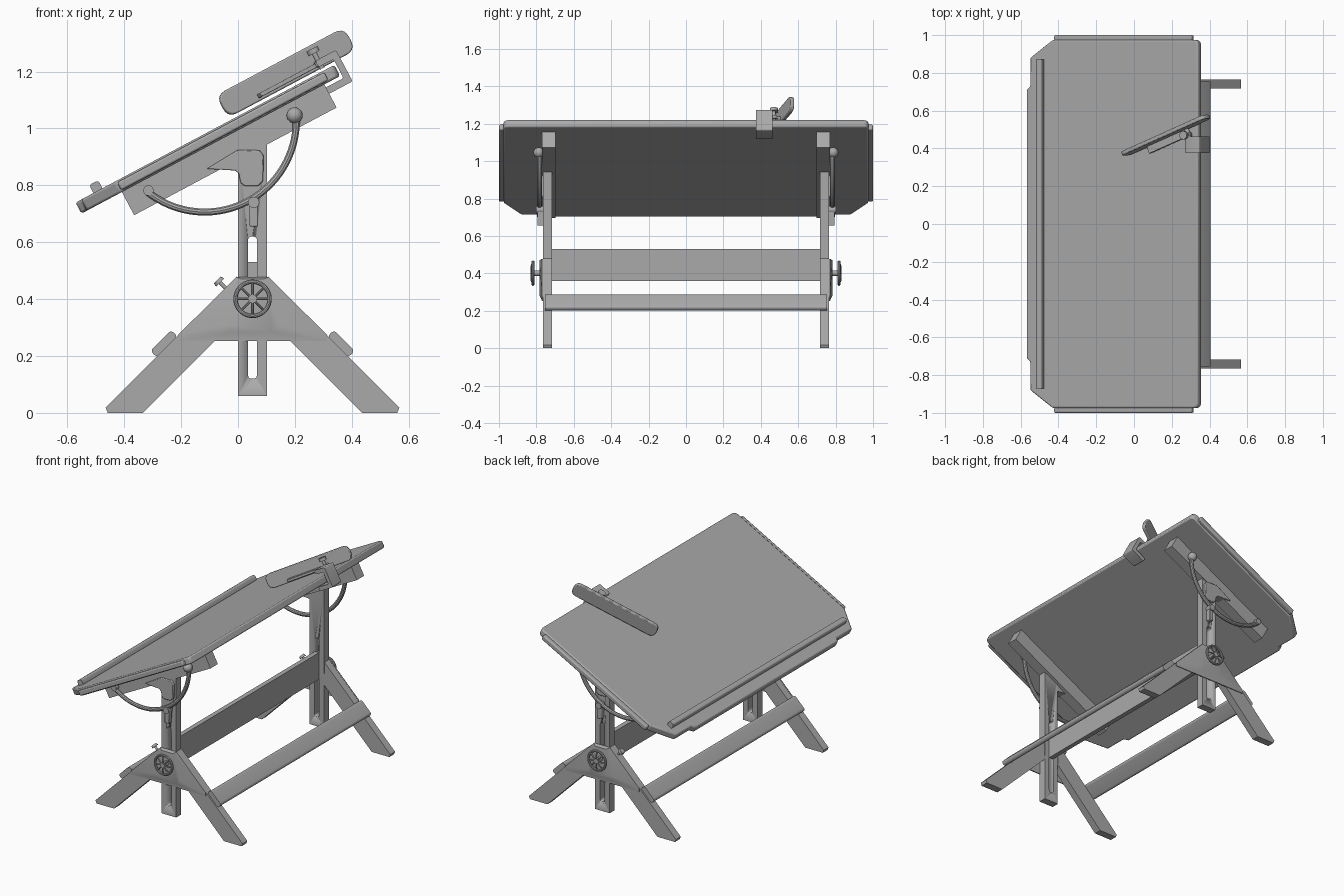
import bpy, bmesh, math
from mathutils import Vector, Matrix

if "Cube" in bpy.data.objects:
    bpy.data.objects.remove(bpy.data.objects["Cube"])

gray = bpy.data.materials.new("plain gray")
gray.use_nodes = True
gray.diffuse_color = (0.4, 0.4, 0.4, 1)
gray.node_tree.nodes["Principled BSDF"].inputs["Base Color"].default_value = gray.diffuse_color

TILT = math.radians(28)
C, S = math.cos(TILT), math.sin(TILT)
MID = 0.051                                  # centre line of the stands


def tilted(s, y, w):
    """Point in the frame of the drawing board: s up the slope, w away from it."""
    return Vector((C * s - S * w, y, S * s + C * w))


def finish(name, mesh, bevel=0, segments=2, both=False):
    ob = bpy.data.objects.new(name, mesh)
    bpy.context.collection.objects.link(ob)
    mesh.materials.clear()
    mesh.materials.append(gray)
    if bevel:
        m = ob.modifiers.new("soft_edges", 'BEVEL')
        m.width, m.segments, m.limit_method = bevel, segments, 'ANGLE'
    if both:
        m = ob.modifiers.new("other_side", 'MIRROR')
        m.use_axis = (False, True, False)
        m.use_mirror_merge = False
    bpy.ops.object.select_all(action='DESELECT')
    ob.select_set(True)
    bpy.context.view_layer.objects.active = ob
    bpy.ops.object.shade_smooth_by_angle(angle=math.radians(35))
    return ob


def loft(name, loops, **kw):
    """Skin through equal loops of points, capped at both ends."""
    bm = bmesh.new()
    rows = [[bm.verts.new(p) for p in loop] for loop in loops]
    n = len(rows[0])
    for a, b in zip(rows, rows[1:]):
        for i in range(n):
            bm.faces.new((a[i], a[(i + 1) % n], b[(i + 1) % n], b[i]))
    bm.faces.new(rows[0])
    bm.faces.new(rows[-1])
    bmesh.ops.recalc_face_normals(bm, faces=bm.faces[:])
    mesh = bpy.data.meshes.new(name)
    bm.to_mesh(mesh)
    bm.free()
    return finish(name, mesh, **kw)


def side_prism(name, pts, y0, y1, **kw):
    return loft(name, [[(x, y, z) for x, z in pts] for y in (y0, y1)], **kw)


def board_prism(name, pts, y0, y1, **kw):
    """Profile in the tilted s, w plane, extruded across y."""
    return loft(name, [[tilted(s, y, w) for s, w in pts] for y in (y0, y1)], **kw)


def box(x0, x1, z0, z1):
    return [(x0, z0), (x1, z0), (x1, z1), (x0, z1)]


def rounded(pts, r, steps=5):
    out = []
    for i, p in enumerate(pts):
        p, a, b = Vector(p), Vector(pts[i - 1]), Vector(pts[(i + 1) % len(pts)])
        p0, p1 = p + (a - p).normalized() * r, p + (b - p).normalized() * r
        for k in range(steps + 1):
            t = k / steps
            out.append(tuple(p0 * (1 - t) ** 2 + p * 2 * t * (1 - t) + p1 * t * t))
    return out


def rod(name, p, q, r, r2=None, sides=20, **kw):
    p, q = Vector(p), Vector(q)
    bm = bmesh.new()
    rot = (q - p).to_track_quat('Z', 'Y').to_matrix().to_4x4()
    bmesh.ops.create_cone(bm, cap_ends=True, segments=sides, radius1=r, radius2=r2 or r,
                          depth=(q - p).length, matrix=Matrix.Translation((p + q) / 2) @ rot)
    mesh = bpy.data.meshes.new(name)
    bm.to_mesh(mesh)
    bm.free()
    return finish(name, mesh, **kw)


def tube(name, pts, r, closed=False, **kw):
    cu = bpy.data.curves.new(name + "_path", 'CURVE')
    cu.dimensions, cu.bevel_depth, cu.bevel_resolution = '3D', r, 3
    cu.use_fill_caps = True
    sp = cu.splines.new('POLY')
    sp.points.add(len(pts) - 1)
    sp.use_cyclic_u = closed
    for v, p in zip(sp.points, pts):
        v.co = (*p, 1)
    tmp = bpy.data.objects.new(name + "_path", cu)
    bpy.context.collection.objects.link(tmp)
    dg = bpy.context.evaluated_depsgraph_get()
    mesh = bpy.data.meshes.new_from_object(tmp.evaluated_get(dg))
    bpy.data.objects.remove(tmp)
    return finish(name, mesh, **kw)


def ring(cx, cz, r, y, a0, a1, n):
    return [(cx + r * math.cos(math.radians(a0 + (a1 - a0) * i / n)), y,
             cz + r * math.sin(math.radians(a0 + (a1 - a0) * i / n))) for i in range(n + 1)]


# Drawing board with clipped front corners and a shallow front step
half = [(-0.157, 0.71), (-0.135, 0.73), (-0.135, 0.88), (0.0, 0.975), (0.85, 0.975),
        (0.866, 0.968), (0.873, 0.95)]
outline = half + [(s, -y) for s, y in reversed(half)]
loft("drawing_board", [[tilted(s, y, w) for s, y in outline] for w in (0.877, 0.921)], bevel=0.008)
for sign, side in ((1, "left"), (-1, "right")):
    board_prism(side + "_edge_strip", box(0.005, 0.83, 0.883, 0.915), sign * 0.97, sign * 1.0, bevel=0.007)
board_prism("pencil_rail", rounded(box(-0.086, -0.05, 0.915, 0.953), 0.012), -0.87, 0.87)

# Tilting beams under the board
board_prism("tilt_beam", box(0.004, 0.81, 0.785, 0.878), -0.77, -0.697, both=True)

# Slotted uprights
upright = side_prism("upright", box(0.0, 0.102, 0.06, 0.95), -0.765, -0.717)
slot = side_prism("slot_cutter", rounded(box(0.035, 0.067, 0.12, 0.62), 0.0155), -0.8, -0.68)
cut = upright.modifiers.new("slot", 'BOOLEAN')
cut.operation, cut.object, cut.solver = 'DIFFERENCE', slot, 'EXACT'
bpy.context.view_layer.objects.active = upright
bpy.ops.object.modifier_move_to_index(modifier="slot", index=0)
bpy.ops.object.modifier_apply(modifier="slot")
bpy.data.objects.remove(slot)
mirror = upright.modifiers.new("other_side", 'MIRROR')
mirror.use_axis, mirror.use_mirror_merge = (False, True, False), False

# Splayed legs and foot rails, front and back of each stand
leg = [(0.437, 0), (0.56, 0), (0.567, 0.018), (0.105, 0.48), (0.102, 0.335)]
rail = rounded([(-0.052, -0.002), (0.052, -0.002), (0.052, 0.031), (-0.052, 0.031)], 0.016)
rail = [(0.352 + (a + b) * 0.7071, 0.233 + (b - a) * 0.7071) for a, b in rail]
for label, flip in (("high_side", False), ("low_side", True)):
    turn = lambda pts: [(2 * MID - x, z) for x, z in pts] if flip else pts
    side_prism(label + "_leg", turn(leg), -0.765, -0.717, both=True)
    side_prism(label + "_foot_rail", turn(rail), -0.755, 0.755)

# Stretcher plank between the stands
side_prism("stretcher", box(0.036, 0.066, 0.36, 0.53), -0.72, 0.72)

# Faceted gusset plates
gusset = [(-0.21, 0.253), (0.312, 0.253), (0.312, 0.275), (0.108, 0.478), (-0.006, 0.478), (-0.21, 0.275)]
face = [(-0.02, 0.285), (0.122, 0.285), (0.14, 0.31), (0.09, 0.47), (0.012, 0.47), (-0.038, 0.31)]
loft("gusset_plate", [[(x, y, z) for x, z in pts] for pts, y in
                      ((gusset, -0.763), (gusset, -0.77), (face, -0.784))], both=True)

# Spoked hand wheels
HUB = 0.401
tube("wheel_rim", ring(MID, HUB, 0.06, -0.818, 0, 360, 40)[:-1], 0.008, closed=True, both=True)
rod("wheel_hub", (MID, -0.78, HUB), (MID, -0.832, HUB), 0.015, both=True)
for i in range(8):
    a = i * math.pi / 4
    tube("wheel_spoke", [(MID + r * math.cos(a), y, HUB + r * math.sin(a))
                         for r, y in ((0.012, -0.826), (0.035, -0.828), (0.06, -0.818))], 0.0045, both=True)

# Small thumbscrews on the low side legs
foot, out = Vector((-0.04, -0.741, 0.435)), Vector((-0.7071, 0, 0.7071))
rod("thumbscrew_shank", foot, foot + out * 0.035, 0.007, both=True)
rod("thumbscrew_head", foot + out * 0.032, foot + out * 0.046, 0.02, 0.017, both=True)

# Brackets joining uprights to beams
bracket = [(-0.11, 0.858), (-0.01, 0.852), (0.004, 0.84), (0.008, 0.81), (0.024, 0.797), (0.07, 0.797),
           (0.088, 0.815), (0.09, 0.905), (0.076, 0.923), (0.0, 0.925)]
side_prism("upright_bracket", bracket, -0.78, -0.72, bevel=0.004, both=True)

# Curved tilt guides with ball ends and sliding clamps
tube("tilt_guide", ring(-0.117, 1.028, 0.322, -0.784, 4, -129, 40), 0.013, both=True)
rod("guide_pivot", (-0.315, -0.765, 0.782), (-0.315, -0.797, 0.782), 0.018, both=True)
bm = bmesh.new()
bmesh.ops.create_uvsphere(bm, u_segments=24, v_segments=14, radius=0.028,
                          matrix=Matrix.Translation((0.199, -0.787, 1.046)))
ball = bpy.data.meshes.new("guide_ball")
bm.to_mesh(ball)
bm.free()
finish("guide_ball", ball, both=True)
rod("guide_clamp", (0.055, -0.76, 0.74), (0.055, -0.803, 0.74), 0.02, both=True)
side_prism("guide_clamp_body", box(0.04, 0.07, 0.655, 0.735), -0.795, -0.76, bevel=0.004, both=True)

# Board clamp with its screw
hook = [(0.8, 0.84), (0.903, 0.84), (0.903, 0.965), (0.82, 0.965), (0.82, 0.94),
        (0.88, 0.94), (0.88, 0.865), (0.8, 0.865)]
board_prism("clamp_hook", rounded(hook, 0.008, 3), 0.375, 0.462)
rod("clamp_screw", tilted(0.83, 0.47, 0.93), tilted(0.83, 0.47, 1.0), 0.009)
rod("clamp_screw_cap", tilted(0.83, 0.47, 0.99), tilted(0.83, 0.47, 1.008), 0.022)
rod("clamp_screw_collar", tilted(0.83, 0.47, 0.943), tilted(0.83, 0.47, 0.96), 0.02)

# Lamp shade standing on the slope, turned across it, with its lower arm
TURN = math.radians(21.6)


def lamp(a, d, w):
    return tilted(0.71 + a * math.cos(TURN) - d * math.sin(TURN),
                  0.47 + a * math.sin(TURN) + d * math.cos(TURN), w)


shade = rounded(box(-0.272, 0.272, 0.932, 1.022), 0.04)
loft("lamp_shade", [[lamp(a, d, w) for a, w in shade] for d in (-0.011, 0.011)], bevel=0.005)
arm = box(-0.14, 0.12, 0.942, 0.957)
loft("lamp_arm", [[lamp(a, d, w) for a, w in arm] for d in (-0.05, -0.008)], bevel=0.003)
rod("lamp_joint", tilted(0.85, 0.43, 0.952), tilted(0.82, 0.505, 0.952), 0.012)
